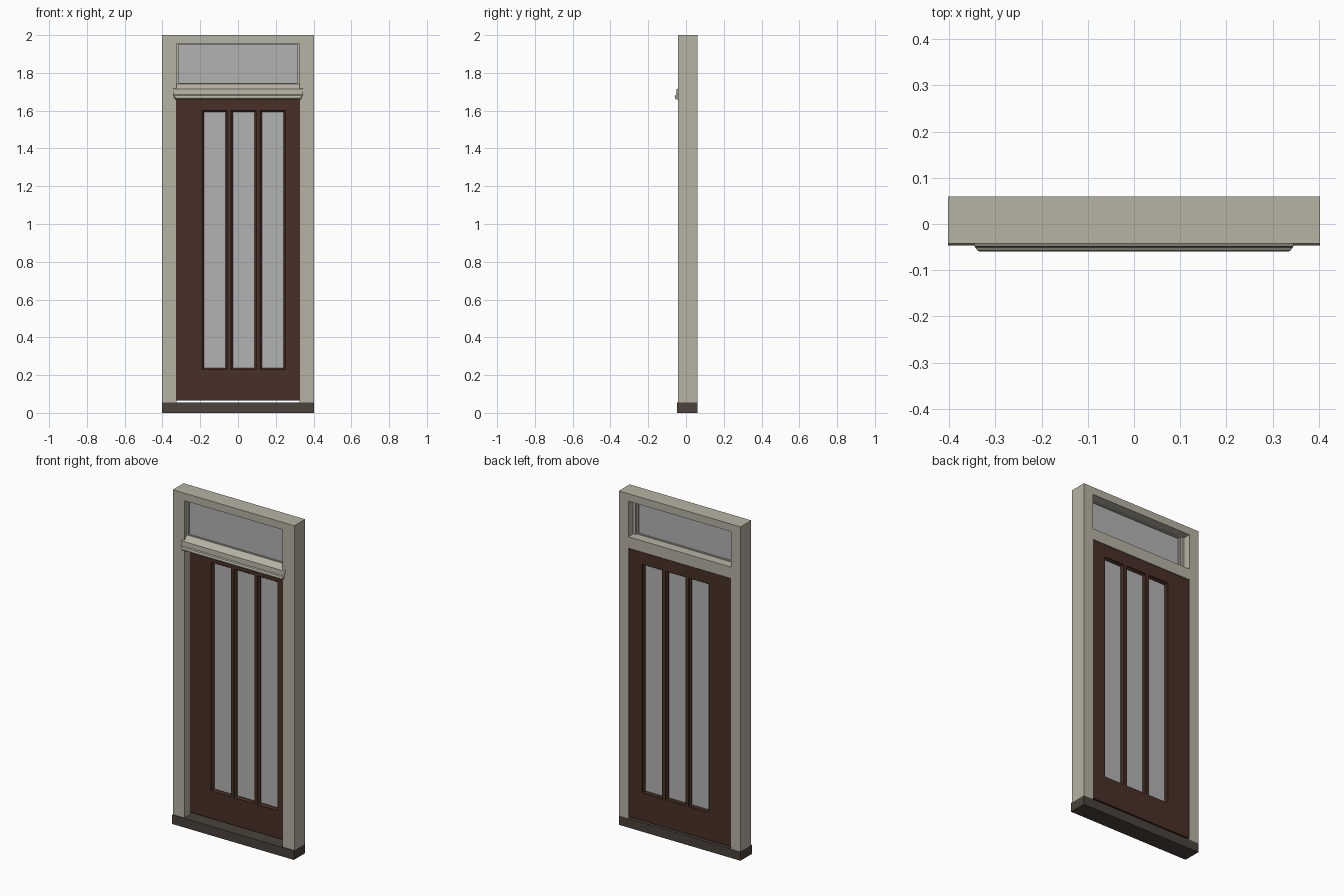
import bpy, bmesh

if "Cube" in bpy.data.objects:
    bpy.data.objects.remove(bpy.data.objects["Cube"])


def mat(name, rgb, alpha=1.0):
    m = bpy.data.materials.new(name)
    m.diffuse_color = (*rgb, alpha)
    m.use_nodes = True
    m.node_tree.nodes["Principled BSDF"].inputs["Base Color"].default_value = m.diffuse_color
    return m


STONE = mat("painted_frame", (0.47, 0.45, 0.37))
WOOD = mat("brown_wood", (0.065, 0.03, 0.02))
SILL = mat("dark_sill", (0.07, 0.055, 0.045))
GLASS = mat("grey_glass", (0.45, 0.45, 0.45))


def finish(bm, name, material):
    bmesh.ops.recalc_face_normals(bm, faces=bm.faces)
    me = bpy.data.meshes.new(name)
    bm.to_mesh(me)
    bm.free()
    me.materials.append(material)
    ob = bpy.data.objects.new(name, me)
    bpy.context.collection.objects.link(ob)
    return ob


def add_loft(bm, loops, closed=False):
    """Skin matching point loops; cap the ends unless closed."""
    rings = [[bm.verts.new(p) for p in loop] for loop in loops]
    n = len(rings[0])
    pairs = list(zip(rings, rings[1:] + rings[:1])) if closed else list(zip(rings, rings[1:]))
    for a, b in pairs:
        for i in range(n):
            j = (i + 1) % n
            bm.faces.new((a[i], a[j], b[j], b[i]))
    if not closed:
        bm.faces.new(rings[0])
        bm.faces.new(rings[-1])


def rect(x0, x1, z0, z1, y):
    return [(x0, y, z0), (x1, y, z0), (x1, y, z1), (x0, y, z1)]


def boxes(name, material, *dims):
    bm = bmesh.new()
    for x0, x1, y0, y1, z0, z1 in dims:
        add_loft(bm, [rect(x0, x1, z0, z1, y0), rect(x0, x1, z0, z1, y1)])
    return finish(bm, name, material)


W, FRONT, BACK = 0.403, -0.042, 0.06
STEP = 0.016   # depth where the rebate for the door starts
DZ0, DZ1 = 0.065, 1.672

# Sill and header
boxes("sill", SILL, (-W, W, -0.047, BACK, 0, 0.055))
boxes("header", STONE, (-W, W, FRONT, BACK, 1.955, 2.0))

# Rebated side posts
post = [(W, FRONT), (W, BACK), (0.34, BACK), (0.34, STEP), (0.325, STEP), (0.325, FRONT)]
for side, s in (("left", -1), ("right", 1)):
    bm = bmesh.new()
    add_loft(bm, [[(s * x, y, z) for x, y in post] for z in (0.055, 1.955)])
    finish(bm, side + "_post", STONE)

# Transom bar: sloped front edge, rebate over the door
bar = [(FRONT, 1.66), (FRONT, 1.718), (-0.018, 1.742), (BACK, 1.742),
       (BACK, 1.675), (STEP, 1.675), (STEP, 1.66)]
bm = bmesh.new()
add_loft(bm, [[(x, min(y, BACK), z) for y, z in bar] for x in (-0.325, 0.325)])
finish(bm, "transom_bar", STONE)
boxes("transom_bar_ends", STONE, *[(min(s * 0.325, s * 0.34), max(s * 0.325, s * 0.34),
      STEP, BACK, 1.675, 1.742) for s in (-1, 1)])

# Drip moulding with mitred ends
drip = [(FRONT, 1.718), (-0.049, 1.714), (-0.051, 1.685), (-0.057, 1.681), (-0.06, 1.673),
        (-0.058, 1.665), (-0.052, 1.66), (FRONT, 1.66)]
bm = bmesh.new()
add_loft(bm, [[(s * (0.345 - 0.7 * max(0, -0.049 - y)
              - 0.6 * max(0, 1.68 - z)), y, z) for y, z in drip] for s in (-1, 1)])
finish(bm, "drip_moulding", STONE)

# Transom window with glazing beads
bm = bmesh.new()
outer, inner = (-0.325, 0.325, 1.742, 1.955), (-0.315, 0.315, 1.746, 1.95)
add_loft(bm, [rect(*outer, -0.02), rect(*inner, -0.02), rect(*inner, 0.004), rect(*outer, 0.004)], True)
finish(bm, "transom_beads", STONE)
boxes("transom_glass", GLASS, (-0.32, 0.32, -0.011, -0.006, 1.744, 1.952))

# Door leaf: stiles, rails and glazing bars around three slots
SZ0, SZ1, HALF = 0.23, 1.6, 0.067
centres = [-0.124, 0.03, 0.184]
y0, y1 = 0.017, 0.057
L, R = centres[0] - HALF, centres[2] + HALF
leaf = [(-0.338, L, y0, y1, DZ0, DZ1), (R, 0.338, y0, y1, DZ0, DZ1),
        (L, R, y0, y1, DZ0, SZ0), (L, R, y0, y1, SZ1, DZ1)]
leaf += [(a + HALF, b - HALF, y0, y1, SZ0, SZ1) for a, b in zip(centres, centres[1:])]
boxes("door_leaf", WOOD, *leaf)

# Bevelled beads and glass in each slot
for i, c in enumerate(centres):
    o = (c - HALF, c + HALF, SZ0, SZ1)
    n = (o[0] + 0.01, o[1] - 0.01, SZ0 + 0.008, SZ1 - 0.008)
    bm = bmesh.new()
    add_loft(bm, [rect(*o, 0.02), rect(*n, 0.03), rect(*n, 0.044), rect(*o, 0.05)], True)
    finish(bm, f"door_bead_{i + 1}", WOOD)
    boxes(f"door_glass_{i + 1}", GLASS, (o[0] + 0.005, o[1] - 0.005, 0.035, 0.039, SZ0 + 0.004, SZ1 - 0.004))
